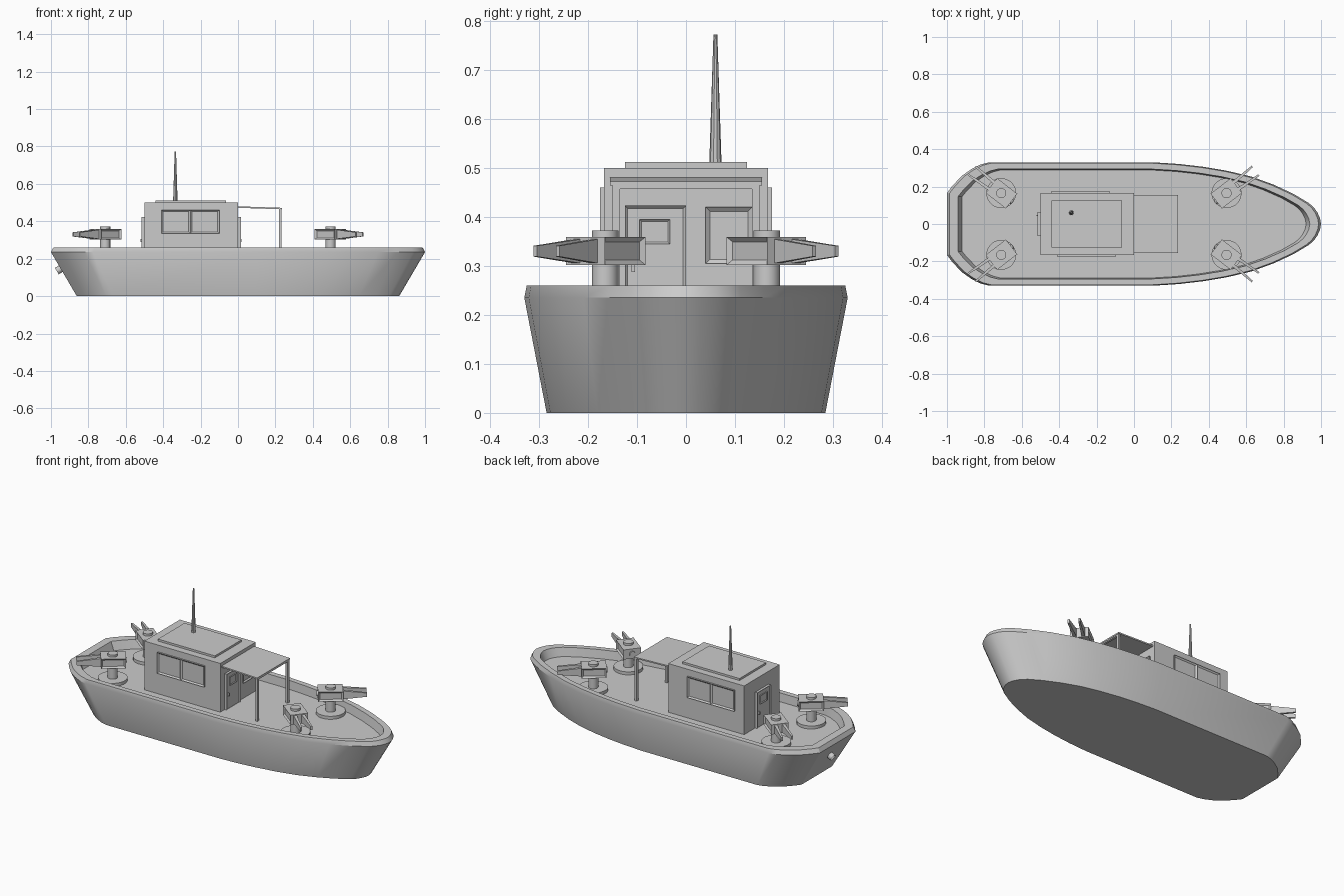
import bpy, bmesh, math
from mathutils import Vector, Matrix

if "Cube" in bpy.data.objects:
    bpy.data.objects.remove(bpy.data.objects["Cube"])


def finish(bm, name, smooth=False):
    bmesh.ops.recalc_face_normals(bm, faces=bm.faces)
    me = bpy.data.meshes.new(name)
    bm.to_mesh(me)
    bm.free()
    ob = bpy.data.objects.new(name, me)
    bpy.context.collection.objects.link(ob)
    if smooth:
        bpy.ops.object.select_all(action='DESELECT')
        ob.select_set(True)
        bpy.context.view_layer.objects.active = ob
        bpy.ops.object.shade_smooth_by_angle(angle=math.radians(32))
    return ob


def add_box(bm, lo, hi):
    lo, hi = Vector(lo), Vector(hi)
    m = Matrix.Translation((lo + hi) / 2) @ Matrix.Diagonal((*(hi - lo), 1))
    return bmesh.ops.create_cube(bm, size=1, matrix=m)['verts']


def recess(bm, verts, normal, inset, depth):
    # Sink an inset panel into the face looking along normal
    normal = Vector(normal)
    bm.normal_update()
    faces = {f for v in verts for f in v.link_faces if f.normal.dot(normal) > 0.95}
    for f in faces:
        bmesh.ops.inset_individual(bm, faces=[f], thickness=inset)
        for v in f.verts:
            v.co -= normal * depth


def box(name, lo, hi):
    bm = bmesh.new()
    add_box(bm, lo, hi)
    return finish(bm, name)


def framed(name, lo, hi, normal, inset=0.012, depth=0.007):
    bm = bmesh.new()
    recess(bm, add_box(bm, lo, hi), normal, inset, depth)
    return finish(bm, name)


def cylinder(bm, x, y, z0, z1, r0, r1=None, seg=20):
    bmesh.ops.create_cone(bm, cap_ends=True, segments=seg, radius1=r0,
                          radius2=r0 if r1 is None else r1, depth=z1 - z0,
                          matrix=Matrix.Translation((x, y, (z0 + z1) / 2)))


# Hull: one outline lofted through scaled rings, with a sunken deck
half = [(1, 0), (.995, .03), (.98, .063), (.962, .088), (.935, .112), (.855, .16),
        (.75, .209), (.63, .253), (.5, .284), (.37, .306), (.24, .321), (.1, .33),
        (-.775, .33), (-.82, .318), (-.87, .293), (-.92, .258), (-.97, .205), (-1, .166)]
outline = half + [(x, -y) for x, y in reversed(half[1:])]
rings = [(.862, .862, 0), (1, 1, .235), (.987, .985, .26), (.94, .89, .26), (.92, .875, .21)]
bm = bmesh.new()
loops = [[bm.verts.new((x * sx, y * sy, z)) for x, y in outline] for sx, sy, z in rings]
n = len(outline)
for a, b in zip(loops, loops[1:]):
    for i in range(n):
        j = (i + 1) % n
        bm.faces.new((a[i], a[j], b[j], b[i]))
bm.faces.new(loops[0])
bm.faces.new(loops[-1])
finish(bm, "hull", True)

# Exhaust stub on the transom
bm = bmesh.new()
r = bmesh.ops.create_cone(bm, cap_ends=True, segments=16, radius1=.02, radius2=.02, depth=.06)
recess(bm, r['verts'], (0, 0, 1), .006, .03)
d = Vector((-.86, 0, -.51))
bm.transform(Matrix.Translation((-.943, 0, .149)) @ d.to_track_quat('Z', 'Y').to_matrix().to_4x4())
finish(bm, "exhaust_pipe", True)

# Cabin
box("cabin", (-.5, -.167, .205), (0, .167, .5))
box("roof_plate", (-.44, -.125, .5), (-.065, .125, .512))
for s, x0 in ((-1, -.41), (1, -.44)):
    ya, yb = sorted((s * .16, s * .176))
    for i in range(2):
        framed("side_window", (x0 + i * .155, ya, .335), (x0 + .155 + i * .155, yb, .46), (0, s, 0))

# Doors and front window
framed("front_window", (-.01, .04, .305), (.009, .135, .42), (1, 0, 0))
framed("front_door_frame", (-.01, -.125, .205), (.015, 0, .423), (1, 0, 0), .008, .006)
framed("front_door_window", (0, -.095, .345), (.015, -.033, .395), (1, 0, 0), .006, .004)
box("front_door_handle", (0, -.111, .288), (.02, -.104, .305))
framed("rear_door_frame", (-.515, -.063, .205), (-.49, .063, .423), (-1, 0, 0), .008, .006)
framed("rear_door_window", (-.515, -.033, .345), (-.5, .033, .395), (-1, 0, 0), .006, .004)
box("rear_door_handle", (-.52, .042, .288), (-.5, .049, .305))

# Canopy: thin sloping sheet on a portal frame
bm = bmesh.new()
for v in add_box(bm, (0, -.155, .472), (.235, .155, .48)):
    if v.co.x > .1:
        v.co.z -= .008
finish(bm, "canopy")
for s in (-1, 1):
    ya, yb = sorted((s * .135, s * .15))
    box("canopy_post", (.22, ya, .205), (.233, yb, .465))
box("canopy_beam", (.22, -.15, .457), (.233, .15, .466))

# Antenna
bm = bmesh.new()
cylinder(bm, -.335, .06, .51, .772, .0125, .004, 10)
finish(bm, "antenna", True)


def turret(x, sx, sy):
    # Built pointing along +x, then turned to face outward
    ang = math.atan2(sy * .61, sx * .79)
    place = Matrix.Translation((x, sy * .165, 0)) @ Matrix.Rotation(ang, 4, 'Z')
    bm = bmesh.new()
    cylinder(bm, 0, 0, .205, .228, .08, seg=24)
    cylinder(bm, 0, 0, .22, .372, .027)
    bm.transform(place)
    finish(bm, "turret_pedestal", True)

    bm = bmesh.new()
    vs = add_box(bm, (-.07, -.05, .302), (.066, .05, .359))
    for side in (-1, 1):
        recess(bm, vs, (0, side, 0), .014, .008)
    bm.transform(place)
    finish(bm, "turret_housing")

    bm = bmesh.new()
    bmesh.ops.create_cone(bm, cap_ends=True, segments=14, radius1=.016, radius2=.016, depth=.01,
                          matrix=Matrix.Translation((-.072, 0, .33)) @ Matrix.Rotation(math.pi / 2, 4, 'Y'))
    bm.transform(place)
    finish(bm, "turret_rear_cap", True)

    # Pair of splayed, tapering barrels
    bm = bmesh.new()
    for side in (-1, 1):
        for v in add_box(bm, (.06, -1, -1), (.196, 1, 1)):
            tip = v.co.x > .1
            v.co.y = side * (.029 if tip else .022) + v.co.y * (.005 if tip else .009)
            v.co.z = .33 + v.co.z * (.011 if tip else .025)
    bm.transform(place)
    finish(bm, "turret_barrels")


for sy in (-1, 1):
    turret(.495, 1, sy)
    turret(-.71, -1, sy)
